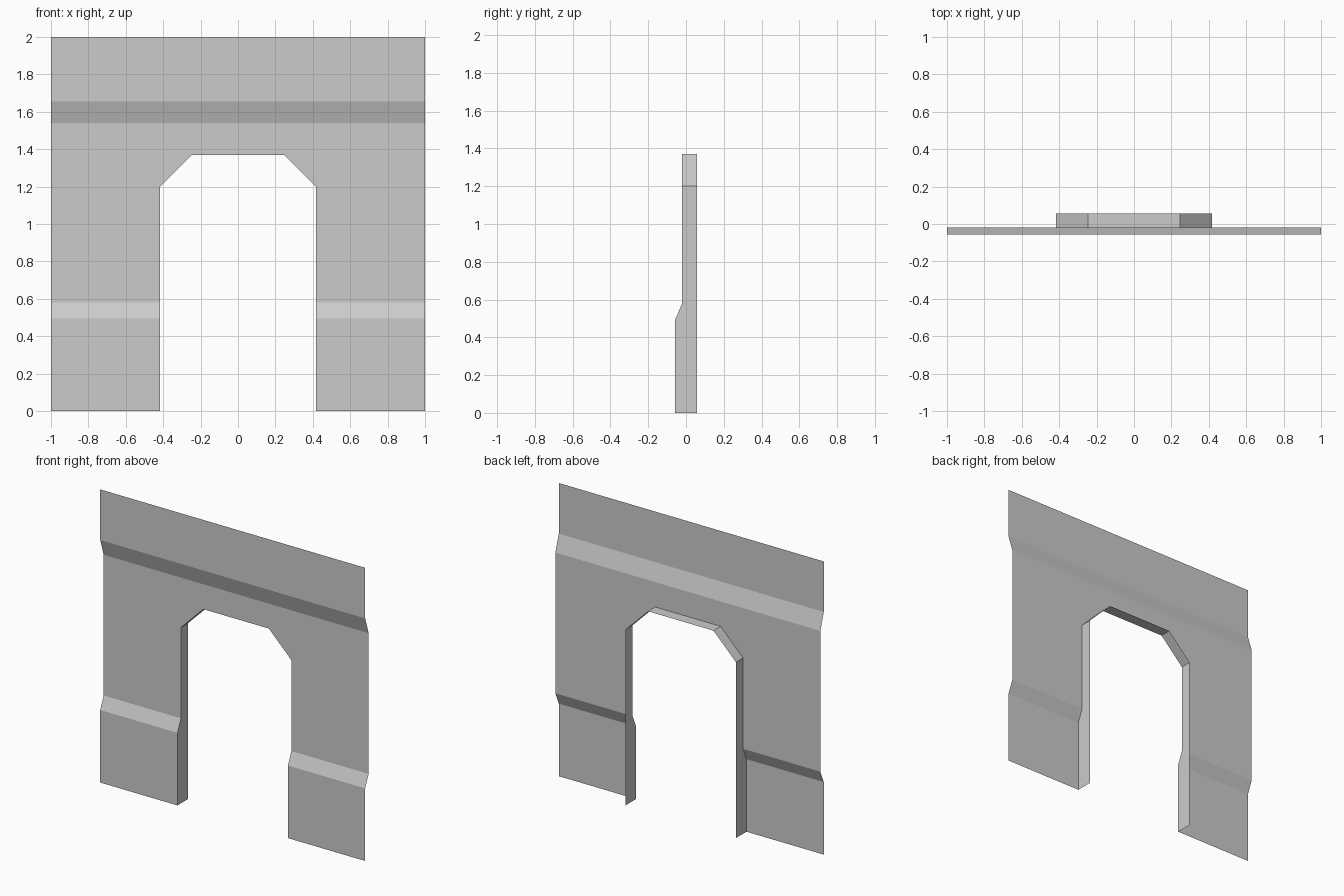
import bpy, bmesh

if "Cube" in bpy.data.objects:
    bpy.data.objects.remove(bpy.data.objects["Cube"])

HALF_W = 1.0
Y_OUT, Y_IN, Y_BACK = -0.057, -0.02, 0.057
JAMB_X, CROWN_X = 0.417, 0.247

# Wall stations going up: height, depth, half-width of the opening
stations = [
    (0.0, Y_OUT, JAMB_X), (0.495, Y_OUT, JAMB_X), (0.58, Y_IN, JAMB_X),
    (1.20, Y_IN, JAMB_X), (1.37, Y_IN, CROWN_X), (1.54, Y_IN, CROWN_X),
    (1.655, Y_OUT, CROWN_X), (2.0, Y_OUT, CROWN_X),
]
CROWN = 4  # station at the top of the opening


def make_object(name, quads):
    bm = bmesh.new()
    for quad in quads:
        bm.faces.new([bm.verts.new(co) for co in quad])
    bmesh.ops.remove_doubles(bm, verts=bm.verts, dist=1e-4)
    mesh = bpy.data.meshes.new(name)
    bm.to_mesh(mesh)
    bm.free()
    obj = bpy.data.objects.new(name, mesh)
    bpy.context.collection.objects.link(obj)
    return obj


# Front wall sheet: a pier on each side, and a lintel above the opening
wall = []
for i, ((z0, y0, x0), (z1, y1, x1)) in enumerate(zip(stations, stations[1:])):
    spans = [(-HALF_W, -x0, -HALF_W, -x1), (x0, HALF_W, x1, HALF_W)]
    if i >= CROWN:
        spans.append((-x0, x0, -x1, x1))
    for a, b, c, d in spans:
        wall.append([(a, y0, z0), (b, y0, z0), (d, y1, z1), (c, y1, z1)])
make_object("wall_panel", wall)

# Doorway lining: opening outline swept back from the wall
left = [(-x, y, z) for z, y, x in stations[:CROWN + 1]]
outline = left + [(-x, y, z) for x, y, z in reversed(left)]
lining = []
for (x0, y0, z0), (x1, y1, z1) in zip(outline, outline[1:]):
    lining.append([(x0, y0, z0), (x0, Y_BACK, z0), (x1, Y_BACK, z1), (x1, y1, z1)])
make_object("doorway_lining", lining)
